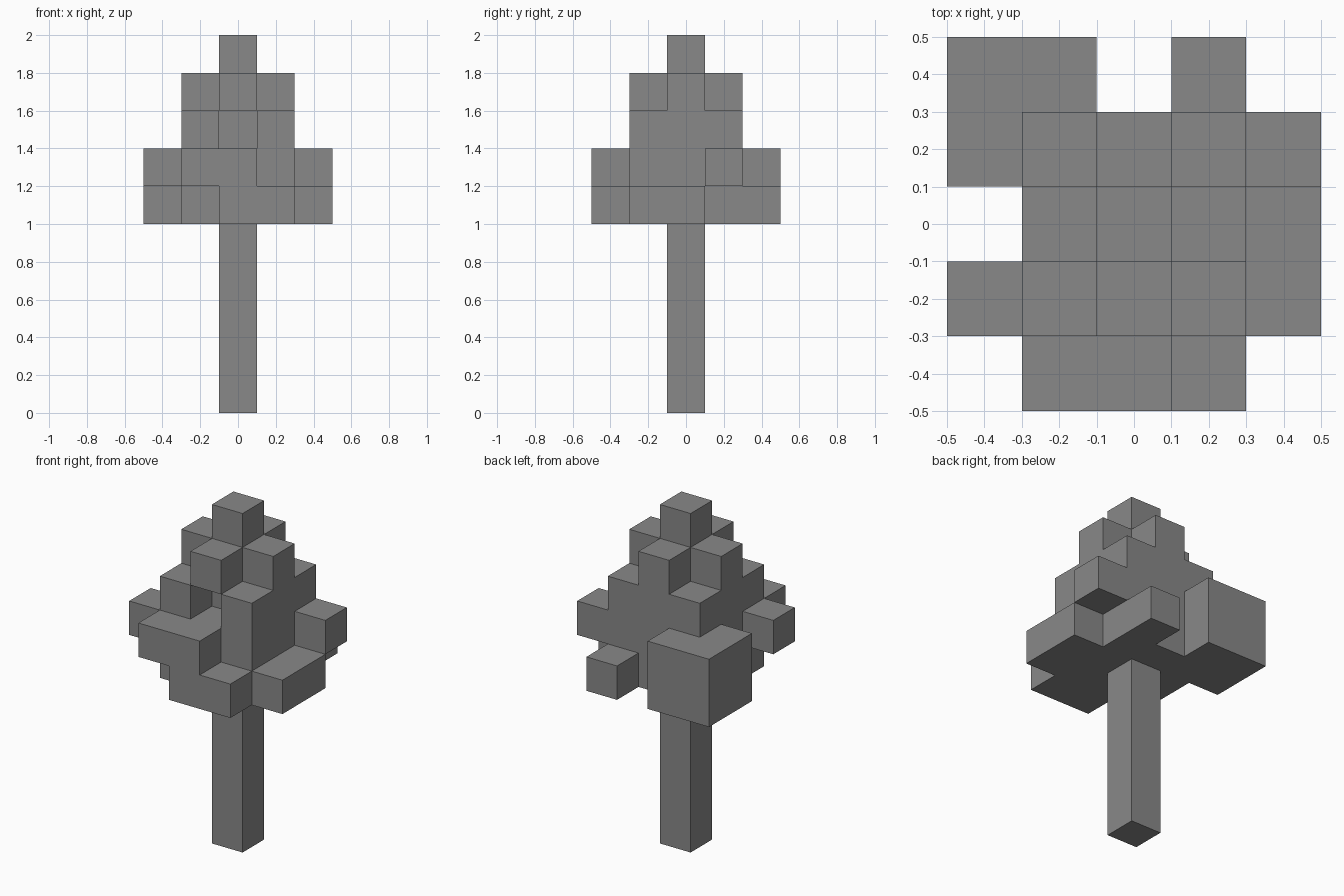
import bpy
import bmesh
from mathutils import Vector

CELL = 0.2
CROWN_BASE = 1.0

# Crown floor plans, lowest tier first; rows run back to front, columns along +x
TIERS = [
    ["##.#.", "####.", ".####", ".####", "..##."],
    ["##...", "#####", ".###.", "####.", ".##.."],
    [".....", ".###.", ".###.", ".#.#.", "....."],
    [".....", "..#..", ".###.", "..#..", "....."],
    [".....", ".....", "..#..", ".....", "....."],
]

old = bpy.data.objects.get("Cube")
if old:
    bpy.data.objects.remove(old, do_unlink=True)

# Single flat grey
grey = bpy.data.materials.new("grey")
grey.use_nodes = True
colour = (0.25, 0.25, 0.25, 1.0)
grey.diffuse_color = colour
shader = next(n for n in grey.node_tree.nodes if n.type == "BSDF_PRINCIPLED")
shader.inputs["Base Color"].default_value = colour


def add_object(name, bm):
    mesh = bpy.data.meshes.new(name)
    bm.to_mesh(mesh)
    bm.free()
    mesh.materials.append(grey)
    obj = bpy.data.objects.new(name, mesh)
    bpy.context.scene.collection.objects.link(obj)
    return obj


def voxel_shell(cells):
    """Outer skin of a set of cube cells, with no faces between neighbours."""
    bm = bmesh.new()
    for cell in cells:
        centre = Vector(cell)
        for axis in range(3):
            for sign in (-1, 1):
                normal = Vector((0, 0, 0))
                normal[axis] = sign
                if tuple(int(v) for v in centre + normal) in cells:
                    continue
                u = Vector((0, 0, 0))
                u[(axis + 1) % 3] = 1
                v = normal.cross(u)
                corners = [u + v, v - u, -u - v, u - v]
                bm.faces.new([bm.verts.new((centre + (normal + c) / 2) * CELL)
                              for c in corners])
    bmesh.ops.remove_doubles(bm, verts=bm.verts[:], dist=0.001)
    return bm


# Trunk
bm = bmesh.new()
bmesh.ops.create_cube(bm, size=1)
bmesh.ops.scale(bm, vec=(CELL, CELL, CROWN_BASE), verts=bm.verts[:])
bmesh.ops.translate(bm, vec=(0, 0, CROWN_BASE / 2), verts=bm.verts[:])
add_object("trunk", bm)

# Blocky crown
cells = {(col - 2, 2 - row, level)
         for level, plan in enumerate(TIERS)
         for row, line in enumerate(plan)
         for col, mark in enumerate(line) if mark == "#"}
crown = add_object("crown", voxel_shell(cells))
crown.location.z = CROWN_BASE + CELL / 2
